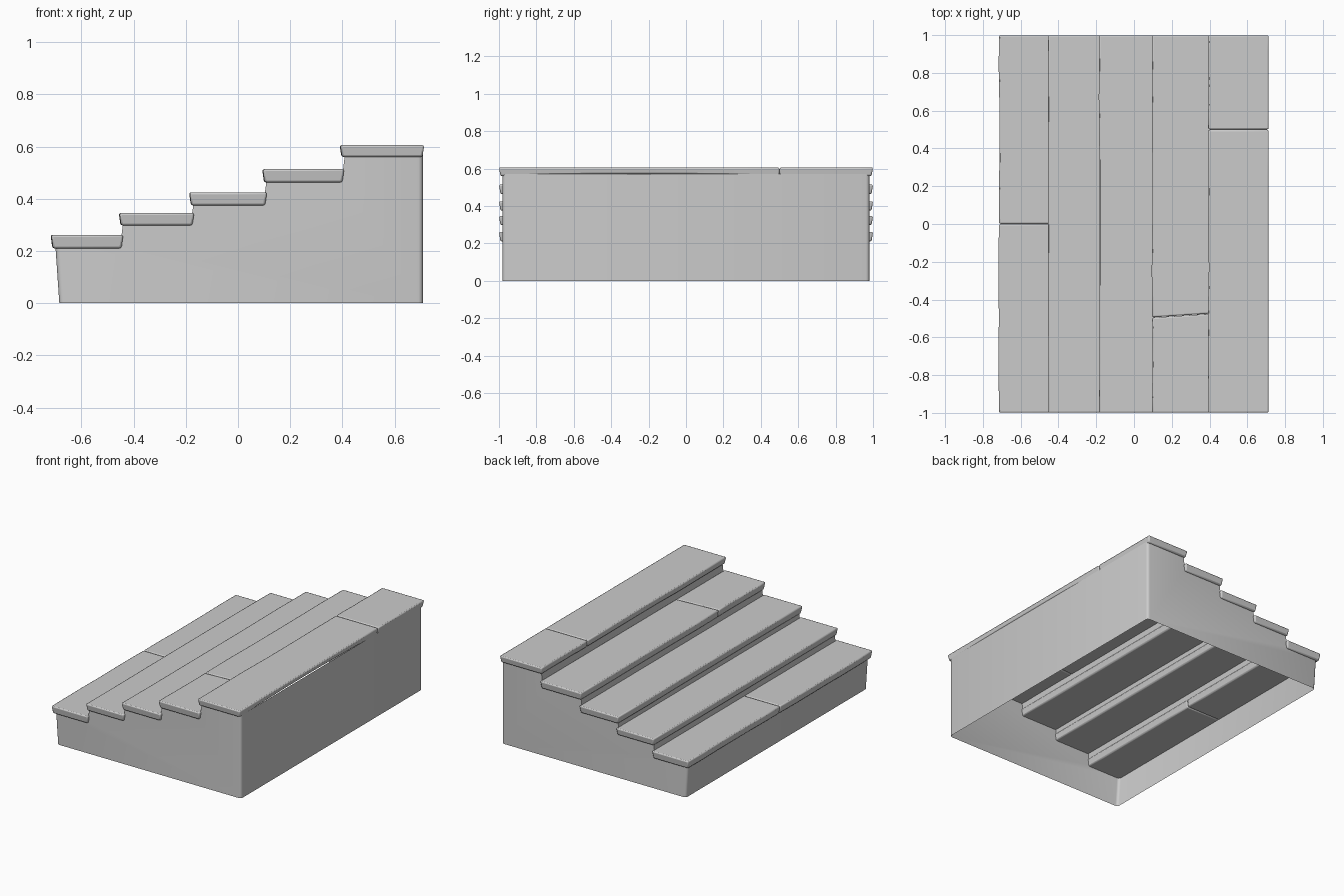
import bpy, bmesh, random
from mathutils import Vector

if "Cube" in bpy.data.objects:
    bpy.data.objects.remove(bpy.data.objects["Cube"])

random.seed(4)


def finish(bm, name, bevel=0.0):
    bmesh.ops.recalc_face_normals(bm, faces=bm.faces)
    me = bpy.data.meshes.new(name)
    bm.to_mesh(me)
    bm.free()
    ob = bpy.data.objects.new(name, me)
    bpy.context.collection.objects.link(ob)
    if bevel:
        m = ob.modifiers.new("soft_edges", 'BEVEL')
        m.width, m.segments, m.limit_method = bevel, 2, 'ANGLE'
        m.angle_limit = 0.6
    bpy.ops.object.select_all(action='DESELECT')
    ob.select_set(True)
    bpy.context.view_layer.objects.active = ob
    bpy.ops.object.shade_smooth_by_angle(angle=0.6)
    return ob


def plank(name, x0, x1, y0, y1, z0, z1, skew0=0.0, skew1=0.0, sag=0.0):
    """Loft a tapered board along y; skew shifts the cut end at the x1 side."""
    bm = bmesh.new()
    n = 6
    t = 0.007
    rings = []
    for i in range(n + 1):
        f = i / n
        inner = 0 < i < n
        j = random.uniform(-0.003, 0.003) if inner else 0
        lift = sag * 4 * f * (1 - f)
        ring = []
        for x, z, low in ((x0 + j, z1, 0), (x1, z1, 0), (x1 - t, z0 + lift, 1), (x0 + t + j, z0, 1)):
            right = x > (x0 + x1) / 2
            y = y0 + (y1 - y0) * f
            if right:
                y += skew0 * (1 - f) + skew1 * f
            if low and abs(y) > 0.99:
                y *= 0.992
            ring.append(bm.verts.new((x, y, z)))
        rings.append(ring)
    for a, b in zip(rings, rings[1:]):
        for k in range(4):
            bm.faces.new((a[k], a[(k + 1) % 4], b[(k + 1) % 4], b[k]))
    bm.faces.new(rings[0])
    bm.faces.new(rings[-1])
    return finish(bm, name, 0.008)


# Hollow base: stepped side profile, open underneath and under the treads
profile = [(-0.685, 0), (-0.70, 0.22), (-0.452, 0.22), (-0.44, 0.31), (-0.181, 0.31),
           (-0.17, 0.385), (0.098, 0.385), (0.11, 0.475), (0.398, 0.475), (0.41, 0.57),
           (0.709, 0.57), (0.709, 0)]
bm = bmesh.new()
face = bm.faces.new([bm.verts.new((x, -0.98, z)) for x, z in profile])
ext = bmesh.ops.extrude_face_region(bm, geom=[face], use_keep_orig=True)
bmesh.ops.translate(bm, vec=(0, 1.96, 0),
                    verts=[g for g in ext["geom"] if isinstance(g, bmesh.types.BMVert)])
bmesh.ops.recalc_face_normals(bm, faces=bm.faces)
flat = [f for f in bm.faces if abs(f.normal.z) > 0.9]
bmesh.ops.delete(bm, geom=flat, context='FACES')
# Round the four outer upright corners
corners = [e for e in bm.edges
           if abs(e.verts[0].co.z - e.verts[1].co.z) > 0.1
           and all(v.co.x < -0.6 or v.co.x > 0.7 for v in e.verts)]
bmesh.ops.bevel(bm, geom=corners, offset=0.018, segments=3, profile=0.5, affect='EDGES')
finish(bm, "stair_base")

# Treads, some made from two boards butted together
plank("tread_1_near", -0.716, -0.44, -1, -0.001, 0.21, 0.262)
plank("tread_1_far", -0.716, -0.44, 0.001, 1, 0.21, 0.262)
plank("tread_2", -0.455, -0.168, -1, 1, 0.298, 0.346)
plank("tread_3", -0.186, 0.111, -1, 1, 0.375, 0.425)
plank("tread_4_near", 0.095, 0.407, -1, -0.496, 0.463, 0.514, skew1=0.02)
plank("tread_4_far", 0.095, 0.407, -0.494, 1, 0.463, 0.514, skew0=0.02)
plank("tread_5_near", 0.392, 0.714, -1, 0.499, 0.56, 0.606, sag=0.012)
plank("tread_5_far", 0.392, 0.714, 0.501, 1, 0.56, 0.606)
